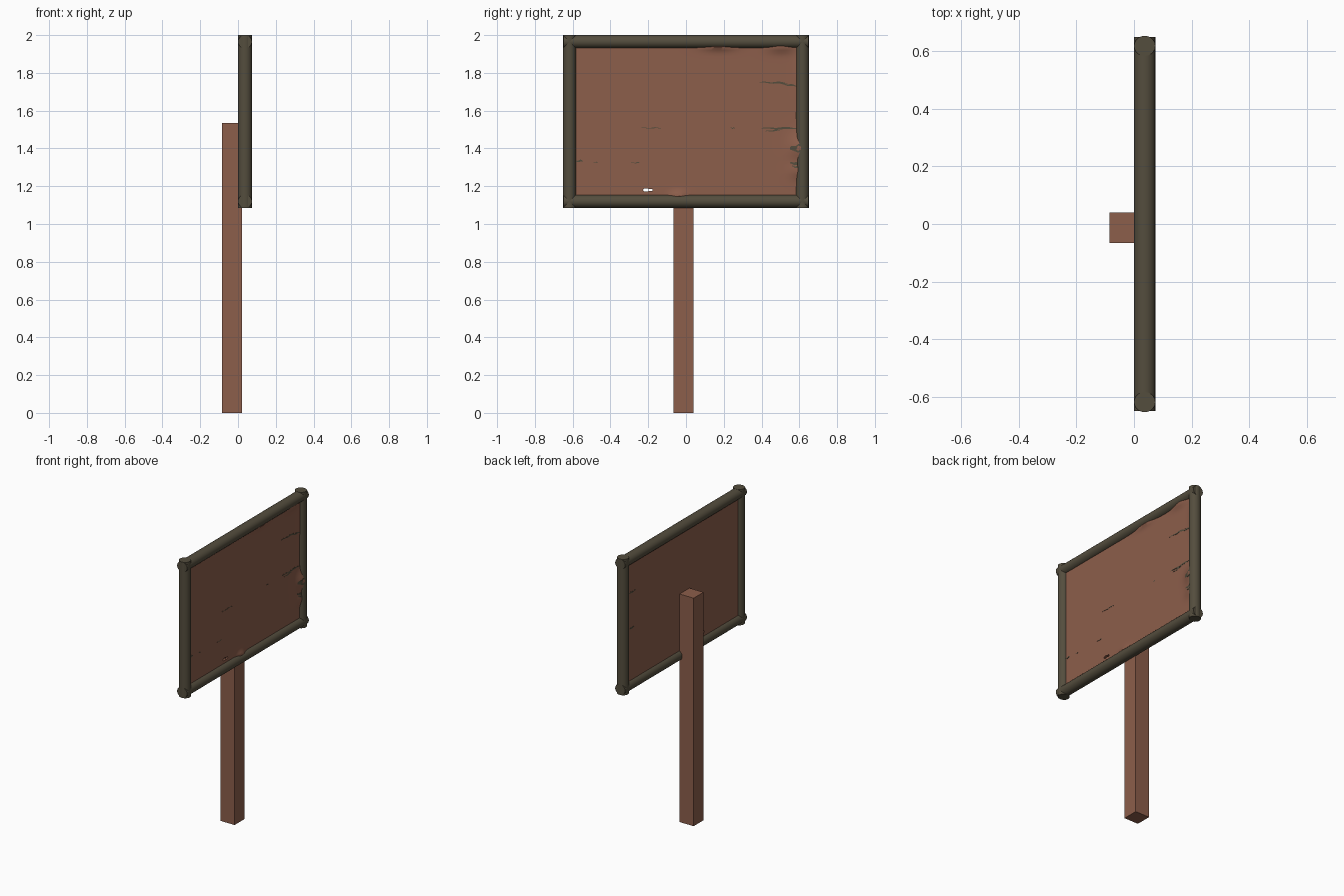
import bpy, bmesh, math
from mathutils import Matrix

if "Cube" in bpy.data.objects:
    bpy.data.objects.remove(bpy.data.objects["Cube"])


def material(name, rgb):
    m = bpy.data.materials.new(name)
    m.diffuse_color = (*rgb, 1)
    m.use_nodes = True
    m.node_tree.nodes["Principled BSDF"].inputs["Base Color"].default_value = m.diffuse_color
    return m


BROWN = material("reddish_brown_wood", (0.265, 0.112, 0.070))
BARK = material("dark_bark", (0.088, 0.074, 0.047))


def finish(bm, name, mat, smooth=False):
    bmesh.ops.recalc_face_normals(bm, faces=bm.faces[:])
    me = bpy.data.meshes.new(name)
    bm.to_mesh(me)
    bm.free()
    ob = bpy.data.objects.new(name, me)
    bpy.context.collection.objects.link(ob)
    me.materials.append(mat)
    if smooth:
        bpy.ops.object.select_all(action='DESELECT')
        ob.select_set(True)
        bpy.context.view_layer.objects.active = ob
        bpy.ops.object.shade_smooth_by_angle(angle=math.radians(40))
    return ob


def box(name, x0, x1, y0, y1, z0, z1, mat):
    bm = bmesh.new()
    bmesh.ops.create_cube(bm, size=1)
    for v in bm.verts:
        v.co = ((x0 + x1) / 2 + v.co.x * (x1 - x0),
                (y0 + y1) / 2 + v.co.y * (y1 - y0),
                (z0 + z1) / 2 + v.co.z * (z1 - z0))
    return finish(bm, name, mat)


def log(name, y, z, length, along_y):
    bm = bmesh.new()
    bmesh.ops.create_cone(bm, cap_ends=True, segments=20, radius1=0.035,
                          radius2=0.035, depth=length)
    rot = Matrix.Rotation(math.pi / 2, 4, 'X') if along_y else Matrix()
    bm.transform(Matrix.Translation((0.037, y, z)) @ Matrix.Diagonal((1.06, 1, 1, 1)) @ rot)
    return finish(bm, name, BARK, True)


# Post
box("post", -0.085, 0.02, -0.065, 0.04, 0, 1.535, BROWN)

# Round log frame
log("top_log", 0, 1.965, 1.296, True)
log("bottom_log", 0, 1.12, 1.296, True)
log("left_log", -0.617, 1.5425, 0.915, False)
log("right_log", 0.617, 1.5425, 0.915, False)

# Warped board: swellings (y, z, radius y, radius z, height) on its front
SWELLS = [(0.61, 1.40, 0.06, 0.07, 0.026), (0.60, 1.28, 0.05, 0.04, 0.014),
          (0.61, 1.80, 0.03, 0.12, 0.008), (0.50, 1.94, 0.07, 0.03, 0.018),
          (0.17, 1.94, 0.09, 0.02, 0.016), (-0.04, 1.15, 0.04, 0.02, 0.016)]


def front_x(y, z):
    return 0.048 + sum(h * math.exp(-((y - a) / ry) ** 2 - ((z - b) / rz) ** 2)
                       for a, b, ry, rz, h in SWELLS)


bm = bmesh.new()
bmesh.ops.create_grid(bm, x_segments=72, y_segments=50, size=1)
for v in bm.verts:
    y, z = v.co.x * 0.61, 1.5425 + v.co.y * 0.41
    v.co = (front_x(y, z), y, z)
ext = bmesh.ops.extrude_face_region(bm, geom=bm.faces[:])
for v in ext["geom"]:
    if isinstance(v, bmesh.types.BMVert):
        v.co.x = 0.022
board = finish(bm, "board", BROWN, True)

# Small holes through the board
bm = bmesh.new()
for y, r in ((-0.212, 0.016), (-0.187, 0.011)):
    bmesh.ops.create_cone(
        bm, cap_ends=True, segments=10, radius1=r, radius2=r, depth=0.3,
        matrix=Matrix.Translation((0.03, y, 1.18)) @ Matrix.Diagonal((1, 1, 0.6, 1))
        @ Matrix.Rotation(math.pi / 2, 4, 'Y'))
    if r > 0.012:
        continue
cutter = finish(bm, "hole_cutter", BROWN)
cutter.hide_render = True
cutter.hide_viewport = True
mod = board.modifiers.new("holes", 'BOOLEAN')
mod.operand_type = 'OBJECT'
mod.object = cutter
mod.solver = 'EXACT'
mod.use_self = True


# Cracks: thin tapering plates that follow the board front or lie on its back
def crack(name, y0, y1, z, width, slope=0.0, back=False):
    bm = bmesh.new()
    rows = []
    n = 10
    for i in range(n + 1):
        t = i / n
        y = y0 + (y1 - y0) * t
        w = width * (0.2 + 0.8 * math.sin(math.pi * t)) * (0.8 + 0.2 * math.cos(9 * t)) / 2
        zc = z + slope * (t - 0.5) + 0.002 * math.sin(11 * t)
        row = []
        for dz, dx in ((-w, -0.003), (w, -0.003), (w, 0.001), (-w, 0.001)):
            x = 0.022 - dx if back else front_x(y, zc + dz) + dx
            row.append(bm.verts.new((x, y, zc + dz)))
        rows.append(row)
    for a, b in zip(rows, rows[1:]):
        for k in range(4):
            bm.faces.new((a[k], a[(k + 1) % 4], b[(k + 1) % 4], b[k]))
    bm.faces.new(rows[0])
    bm.faces.new(rows[-1])
    return finish(bm, name, BARK)


CRACKS = [(0.39, 0.54, 1.748, 0.011, -0.004), (0.50, 0.59, 1.736, 0.012, -0.012),
          (0.40, 0.59, 1.507, 0.013, 0.0), (0.42, 0.50, 1.494, 0.010, 0.006),
          (-0.24, -0.13, 1.508, 0.006, 0.0), (0.235, 0.26, 1.508, 0.007, 0.0),
          (-0.59, -0.545, 1.333, 0.012, 0.004), (-0.49, -0.465, 1.326, 0.006, 0.0),
          (-0.29, -0.24, 1.324, 0.006, 0.0), (0.55, 0.625, 1.40, 0.05, 0.0),
          (0.55, 0.60, 1.32, 0.020, -0.006), (0.56, 0.60, 1.302, 0.012, -0.01)]
for i, c in enumerate(CRACKS):
    crack(f"crack_{i + 1}", *c)
for i, c in enumerate([(0.50, 0.58, 1.74, 0.012), (0.52, 0.57, 1.50, 0.014)]):
    crack(f"back_crack_{i + 1}", *c, back=True)
